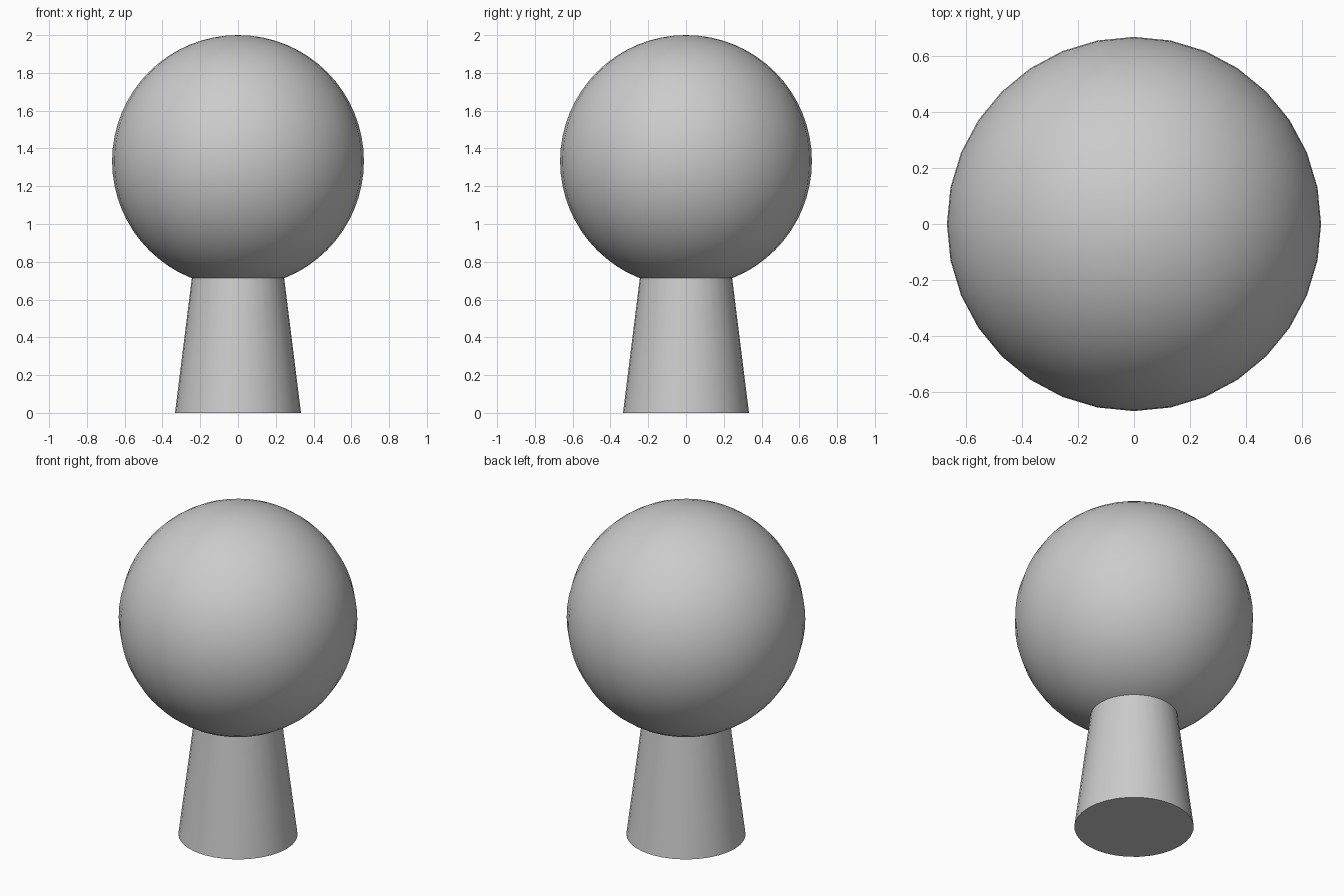
import bpy
import math

cube = bpy.data.objects.get("Cube")
if cube:
    bpy.data.objects.remove(cube, do_unlink=True)

GREY = (0.6, 0.6, 0.6, 1.0)
grey = bpy.data.materials.new("light grey")
grey.use_nodes = True
grey.diffuse_color = GREY
grey.node_tree.nodes["Principled BSDF"].inputs["Base Color"].default_value = GREY

RADIUS = 2 / 3
CENTRE = 2 - RADIUS


def finish(name):
    """Name, colour and smooth the part just added."""
    part = bpy.context.object
    part.name = name
    part.data.materials.append(grey)
    bpy.ops.object.shade_smooth_by_angle(angle=math.radians(30))


# Tapered stem, running up to the centre of the ball
bpy.ops.mesh.primitive_cone_add(vertices=32, radius1=RADIUS / 2, radius2=RADIUS / 4,
                                depth=CENTRE, location=(0, 0, CENTRE / 2))
finish("stem")

# Round ball on top
bpy.ops.mesh.primitive_uv_sphere_add(segments=32, ring_count=32, radius=RADIUS,
                                     location=(0, 0, CENTRE))
finish("ball")
